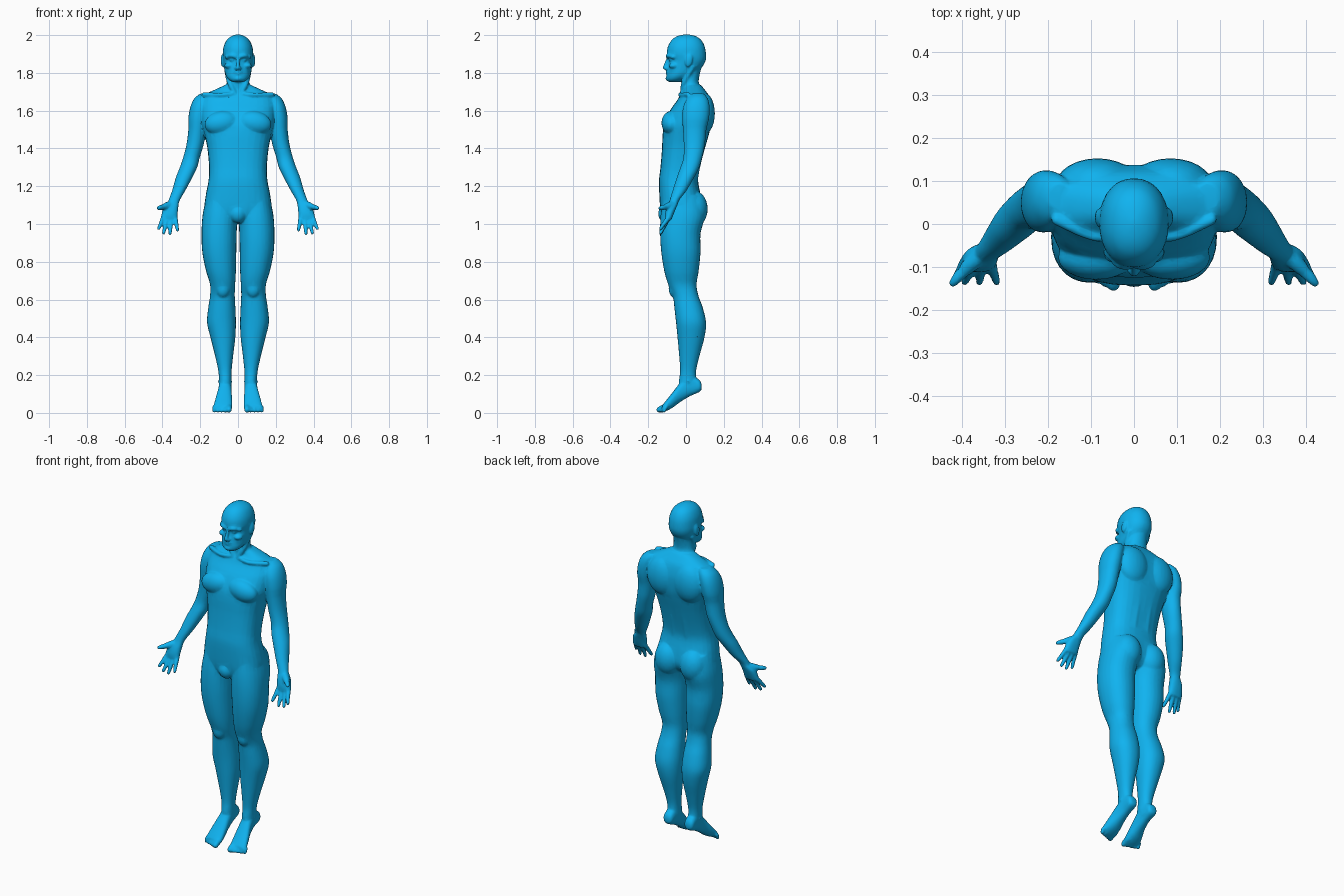
import bpy, bmesh, math
from mathutils import Vector, Matrix

bm = bmesh.new()
SIDES = 28


def catmull(rows, steps=4):
    """Smoothly interpolate a short list of number tuples."""
    out = []
    for i in range(len(rows) - 1):
        a, b = rows[max(i - 1, 0)], rows[i]
        c, d = rows[i + 1], rows[min(i + 2, len(rows) - 1)]
        for k in range(steps):
            t = k / steps
            out.append([0.5 * (2 * q + (r - p) * t + (2 * p - 5 * q + 4 * r - s) * t * t
                               + (3 * q - p - 3 * r + s) * t ** 3)
                        for p, q, r, s in zip(a, b, c, d)])
    return out + [list(rows[-1])]


def loft(rings, n=2.0):
    """Skin closed superelliptic rings given as (centre, u, v)."""
    loops = []
    for c, u, v in rings:
        loop = []
        for i in range(SIDES):
            a = 2 * math.pi * i / SIDES
            cu, sv = math.cos(a), math.sin(a)
            cu = math.copysign(abs(cu) ** (2 / n), cu)
            sv = math.copysign(abs(sv) ** (2 / n), sv)
            loop.append(bm.verts.new(Vector(c) + u * cu + v * sv))
        loops.append(loop)
    for p, q in zip(loops, loops[1:]):
        for i in range(SIDES):
            j = (i + 1) % SIDES
            bm.faces.new((p[i], p[j], q[j], q[i]))
    bm.faces.new(loops[0][::-1])
    bm.faces.new(loops[-1])


def stack(rows, n=2.0):
    """Horizontal sections: (z, x inner, x outer, y front, y back)."""
    loft([(((a + b) / 2, (f + k) / 2, z), Vector(((b - a) / 2, 0, 0)), Vector((0, (k - f) / 2, 0)))
          for z, a, b, f, k in catmull(rows)], n)


def centred(rows, n=2.0):
    """Horizontal sections on the centre line: (z, half width, y front, y back)."""
    stack([(z, -w, w, f, k) for z, w, f, k in rows], n)


def ball(c, r, rot=0, axis='X'):
    m = Matrix.Translation(c) @ Matrix.Rotation(math.radians(rot), 4, axis) @ Matrix.Diagonal((*r, 1))
    bmesh.ops.create_uvsphere(bm, u_segments=24, v_segments=14, radius=1, matrix=m)


def limb(points):
    """Round tube through (x, y, z, radius) with ball ends."""
    pts = catmull(points, 3)
    rings = []
    for i, p in enumerate(pts):
        d = Vector(pts[min(i + 1, len(pts) - 1)][:3]) - Vector(pts[max(i - 1, 0)][:3])
        u = d.orthogonal().normalized()
        rings.append((p[:3], u * p[3], d.normalized().cross(u) * p[3]))
    loft(rings)
    for p in (pts[0], pts[-1]):
        ball(p[:3], (p[3],) * 3)


# ---- paired parts, built on +x and mirrored afterwards ----
# leg
stack([(1.15, .02, .165, -.12, .075), (1.05, .004, .187, -.134, .10), (.95, .007, .193, -.137, .077),
       (.85, .009, .189, -.131, .077), (.75, .011, .169, -.115, .067), (.68, .015, .148, -.095, .056),
       (.62, .017, .148, -.07, .066), (.56, .014, .157, -.062, .088), (.48, .011, .164, -.053, .106),
       (.40, .014, .146, -.045, .098), (.30, .026, .121, -.036, .071), (.22, .034, .104, -.031, .053),
       (.16, .034, .100, -.038, .058), (.12, .036, .096, -.025, .072)], 2.2)
ball((.080, -.062, .66), (.038, .03, .05))
ball((.068, .01, .165), (.037, .02, .02))
# foot, pointing down: (y, x inner, x outer, z sole, z top)
loft([(((a + b) / 2, y, (s + t) / 2), Vector(((b - a) / 2, 0, 0)), Vector((0, 0, (t - s) / 2)))
      for y, a, b, s, t in catmull([(.083, .055, .082, .125, .15), (.07, .04, .097, .11, .175),
                                    (.02, .036, .099, .088, .20), (-.03, .034, .106, .058, .16),
                                    (-.07, .031, .119, .028, .11), (-.105, .030, .128, .010, .066),
                                    (-.125, .032, .126, .006, .042)])], 2.4)
# toes
for i, r in enumerate((.0155, .012, .0115, .011, .010)):
    x, y = .048 + i * .0195, -.141 + .0065 * i
    limb([(x, -.105, .03, r), (x, (y - .105) / 2, .028, r), (x, y, r + .001, r)])
# buttock, chest, shoulder blade, lower back
ball((.082, .045, 1.08), (.078, .07, .095))
ball((.088, -.078, 1.535), (.09, .052, .062), 10, 'Y')
ball((.085, .095, 1.585), (.095, .058, .11))
limb([(.035, .085, 1.5, .04), (.038, .062, 1.4, .036), (.04, .038, 1.28, .032), (.04, .03, 1.2, .03)])
# collar bone and neck muscle
limb([(.02, -.022, 1.69, .011), (.09, -.03, 1.683, .011), (.18, .01, 1.685, .013)])
limb([(.062, .035, 1.83, .013), (.045, -.01, 1.75, .014), (.015, -.02, 1.69, .011)])
# arm: (z, x inner, x outer, y front, y back)
stack([(1.69, .14, .20, .03, .095), (1.665, .14, .231, .005, .115), (1.62, .15, .252, -.015, .125),
       (1.56, .16, .263, -.02, .122), (1.50, .168, .263, -.016, .108), (1.42, .182, .273, -.012, .10),
       (1.35, .203, .291, -.014, .085), (1.30, .216, .308, -.03, .07), (1.25, .240, .328, -.047, .045),
       (1.18, .277, .348, -.07, .005), (1.13, .306, .366, -.085, -.033), (1.10, .316, .376, -.095, -.045)], 2.1)
# palm
stack([(1.12, .312, .367, -.088, -.04), (1.09, .316, .393, -.102, -.05), (1.06, .319, .403, -.110, -.062),
       (1.035, .321, .407, -.112, -.072), (1.02, .324, .405, -.11, -.078)], 2.4)
# fingers: knuckle x, tip x, tip z
for x, tx, tz in ((.394, .420, .976), (.374, .394, .953), (.353, .360, .949), (.333, .320, .968)):
    limb([(x, -.088, 1.04, .0125), (x * .55 + tx * .45, -.112, 1.04 * .5 + tz * .5, .0115), (tx, -.135, tz, .009)])
# thumb
limb([(.368, -.082, 1.10, .02), (.395, -.108, 1.09, .016), (.412, -.126, 1.087, .0125), (.421, -.137, 1.084, .01)])
# ear, brow, cheek bone, eye, nostril
ball((.083, .015, 1.865), (.008, .02, .034), -12)
limb([(.012, -.096, 1.886, .011), (.035, -.093, 1.892, .011), (.06, -.068, 1.884, .011)])
ball((.048, -.065, 1.838), (.024, .026, .016))
ball((.031, -.08, 1.869), (.014, .011, .009))
ball((.010, -.102, 1.824), (.009, .012, .008))

# ---- mirror to -x ----
dup = bmesh.ops.duplicate(bm, geom=bm.verts[:] + bm.edges[:] + bm.faces[:])['geom']
for v in dup:
    if isinstance(v, bmesh.types.BMVert):
        v.co.x = -v.co.x

# ---- centre-line parts ----
# torso
centred([(1.735, .07, -.005, .08), (1.71, .125, -.015, .10), (1.685, .175, -.03, .118),
         (1.65, .195, -.05, .13), (1.60, .197, -.085, .138), (1.53, .192, -.115, .134),
         (1.47, .177, -.124, .12), (1.40, .162, -.127, .10), (1.30, .153, -.135, .074),
         (1.23, .156, -.143, .064), (1.15, .171, -.141, .078), (1.08, .172, -.136, .085),
         (1.03, .10, -.125, .06), (1.005, .04, -.10, .02)], 2.5)
ball((0, -.105, 1.055), (.045, .042, .05))
# neck
centred([(1.84, .055, -.035, .085), (1.78, .057, -.032, .07), (1.74, .063, -.02, .07), (1.68, .095, -.02, .10)])
# skull and jaw
centred([(2.004, .008, -.008, .012), (1.995, .034, -.045, .05), (1.975, .059, -.075, .08),
         (1.94, .076, -.096, .099), (1.90, .081, -.101, .106), (1.87, .079, -.089, .105),
         (1.84, .075, -.094, .092), (1.81, .071, -.098, .065), (1.785, .064, -.102, .03),
         (1.765, .050, -.102, -.005), (1.752, .030, -.093, -.03)], 2.15)
# nose, lips, chin
limb([(0, -.093, 1.882, .009), (0, -.104, 1.852, .009), (0, -.112, 1.828, .0115)])
ball((0, -.096, 1.806), (.025, .011, .0055))
ball((0, -.096, 1.795), (.021, .011, .0055))
ball((0, -.093, 1.770), (.022, .016, .014))

bmesh.ops.recalc_face_normals(bm, faces=bm.faces[:])
mesh = bpy.data.meshes.new("human_figure")
bm.to_mesh(mesh)
bm.free()
body = bpy.data.objects.new("human_figure", mesh)
bpy.context.collection.objects.link(body)

# fuse the overlapping volumes into one skin, soften, then facet lightly
fuse = body.modifiers.new("fuse", 'REMESH')
fuse.mode, fuse.voxel_size, fuse.use_smooth_shade = 'VOXEL', .005, True
soft = body.modifiers.new("soften", 'SMOOTH')
soft.factor, soft.iterations = .5, 5
body.modifiers.new("reduce", 'DECIMATE').ratio = .12

bpy.context.view_layer.objects.active = body
body.select_set(True)
bpy.ops.object.convert(target='MESH')
bpy.ops.object.shade_smooth_by_angle(angle=math.radians(35))

skin = bpy.data.materials.new("blue_skin")
skin.diffuse_color = (.005, .45, .87, 1)
body.data.materials.clear()
body.data.materials.append(skin)
